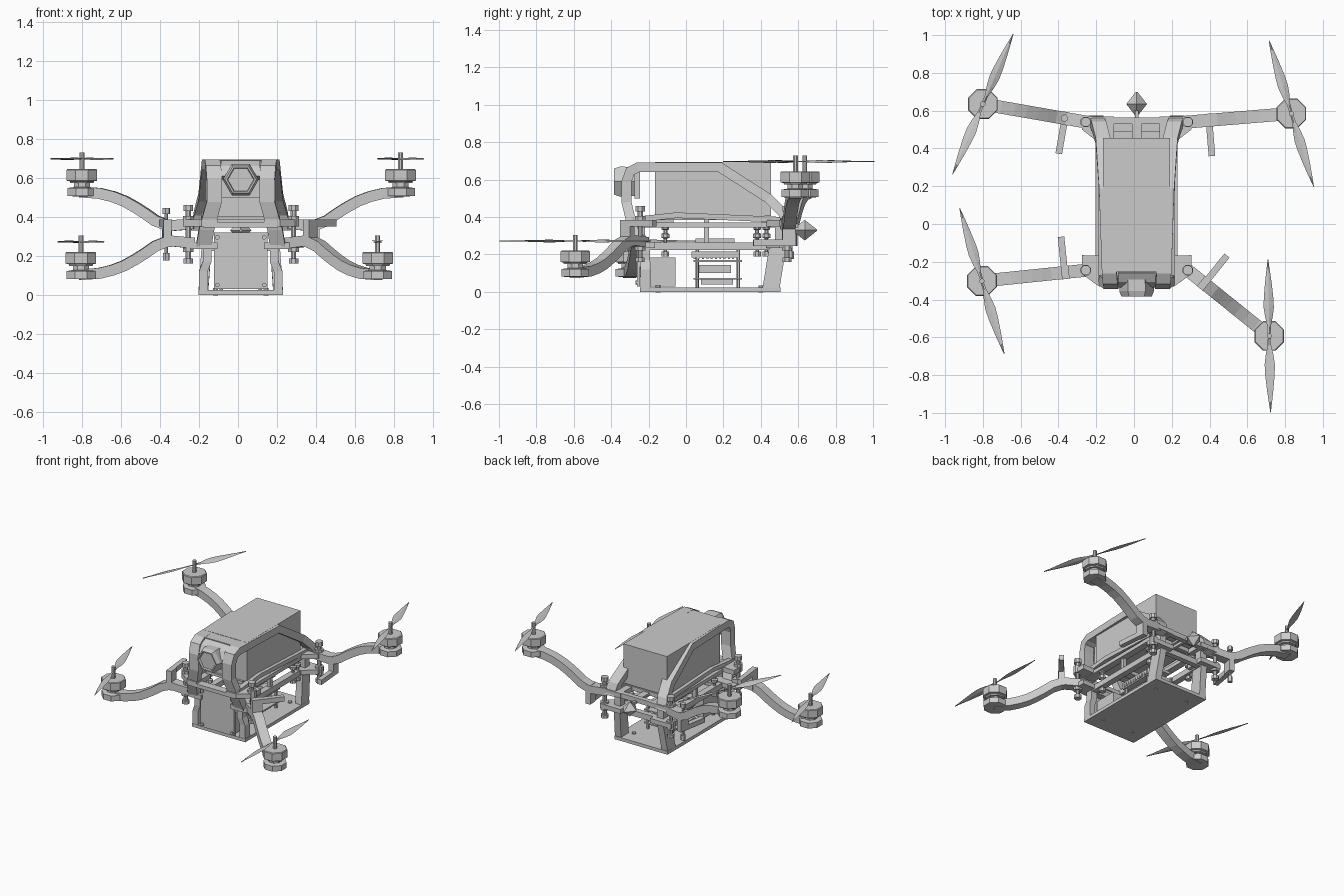
import bpy, bmesh, math
from mathutils import Vector, Matrix

if "Cube" in bpy.data.objects:
    bpy.data.objects.remove(bpy.data.objects["Cube"])

CX = 0.014                      # body centre line
MID = 0.315                     # height between upper and lower arm mounts
X, Y = Vector((1, 0, 0)), Vector((0, 1, 0))


def finish(name, bm, mat=None):
    bmesh.ops.recalc_face_normals(bm, faces=bm.faces)
    me = bpy.data.meshes.new(name)
    bm.to_mesh(me)
    bm.free()
    ob = bpy.data.objects.new(name, me)
    bpy.context.collection.objects.link(ob)
    if mat:
        ob.matrix_world = mat
    return ob


def loft(name, rings, mat=None):
    """Skin a list of closed point rings and cap both ends."""
    bm = bmesh.new()
    vs = [[bm.verts.new(p) for p in r] for r in rings]
    n = len(vs[0])
    for a, b in zip(vs, vs[1:]):
        for i in range(n):
            bm.faces.new((a[i], a[(i + 1) % n], b[(i + 1) % n], b[i]))
    bm.faces.new(vs[0])
    bm.faces.new(vs[-1])
    return finish(name, bm, mat)


def prism(name, pts, z0, z1, mat=None):
    return loft(name, [[(x, y, z) for x, y in pts] for z in (z0, z1)], mat)


def box(name, x0, x1, y0, y1, z0, z1, mat=None):
    return prism(name, [(x0, y0), (x1, y0), (x1, y1), (x0, y1)], z0, z1, mat)


def lathe(name, prof, n, mat=None, turn=0.5):
    return loft(name, [[(r * math.cos(math.tau * (i + turn) / n),
                         r * math.sin(math.tau * (i + turn) / n), z)
                        for i in range(n)] for r, z in prof], mat)


def sweep(name, pts, side, w, h, mat=None):
    """Rectangular bar along a path, mitred at the bends."""
    pts = [Vector(p) for p in pts]
    rings = []
    for i, p in enumerate(pts):
        a = (p - pts[max(i - 1, 0)]).normalized()
        b = (pts[min(i + 1, len(pts) - 1)] - p).normalized()
        t = (a + b).normalized()
        nrm = t.cross(side).normalized()
        k = 1 / max(0.6, t.dot(b if b.length else a))
        rings.append([p + side * (w / 2 * u) + nrm * (h / 2 * v * k)
                      for u, v in ((-1, -1), (1, -1), (1, 1), (-1, 1))])
    return loft(name, rings, mat)


def at(x, y, z):
    return Matrix.Translation((x, y, z))


# Four rotor units: label, hinge, motor, propeller angle, up or down arm
ROTORS = [("rear_left", (-0.255, 0.54), (-0.80, 0.635), 66.6, 1),
          ("rear_right", (0.285, 0.54), (0.833, 0.585), 107, 1),
          ("front_left", (-0.255, -0.245), (-0.805, -0.302), 107, -1),
          ("front_right", (0.285, -0.245), (0.716, -0.592), 91, -1)]
ARM = [(-.03, .05), (.10, .038), (.17, .065), (.22, .10), (.27, .132),
       (.33, .165), (.39, .188), (.46, .205), (.56, .212)]
MOTOR = [(.05, .08), (.08, .082), (.08, .122), (.045, .127), (.045, .148), (.065, .148),
         (.068, .157), (.085, .16), (.085, .215), (.08, .22), (.014, .22), (.014, .305)]
BLADE = [(.0, .016, 20), (.05, .02, 20), (.10, .042, 18), (.15, .056, 15), (.20, .052, 12),
         (.28, .036, 10), (.35, .018, 8), (.405, .003, 6)]

for label, hinge, motor, ang, up in ROTORS:
    d = Vector(motor) - Vector(hinge)
    frame = at(*hinge, MID) @ Matrix.Rotation(math.atan2(d.y, d.x), 4, 'Z')
    q = 1 if (d.x > 0) == (d.y < 0) else -1
    sweep(label + "_arm", [(u, 0, up * z) for u, z in ARM], Y, 0.068, 0.055, frame)
    # landing stub: post through the arm and a perpendicular bar
    box(label + "_stub_post", .09, .13, -.035, .035, -.07, .07, frame)
    box(label + "_stub_bar", .095, .13, min(-q * .03, q * .19), max(-q * .03, q * .19),
        -up * .052 - .018, -up * .052 + .018, frame)
    if label == "rear_left":
        lathe(label + "_stub_bolt", [(.018, -.14), (.018, -.10), (.009, -.10), (.009, .10),
                                     (.02, .10), (.02, .13)], 6, frame @ at(.115, 0, 0))
    # hinge bolt with nuts
    lathe(label + "_hinge_bolt", [(.026, -.155), (.026, -.13), (.014, -.13), (.014, -.095),
                                  (.03, -.095), (.03, -.035), (.014, -.035), (.014, .035),
                                  (.03, .035), (.03, .09), (.016, .09), (.016, .115),
                                  (.027, .115), (.027, .145)], 8, at(*hinge, MID))
    base = at(*motor, 0.425 if up > 0 else 0)
    lathe(label + "_motor", MOTOR, 8, base)
    prop = base @ at(0, 0, .272) @ Matrix.Rotation(math.radians(ang), 4, 'Z')
    for k in (0, 1):
        rings = []
        for r, w, tw in BLADE:
            c, s = math.cos(math.radians(tw)), math.sin(math.radians(tw))
            rings.append([(r, v * w / 2 * c - t * s, v * w / 2 * s + t * c)
                          for v, t in ((-1, 0), (0, -.003), (1, 0), (0, .004))])
        loft(f"{label}_propeller_blade_{k + 1}", rings, prop @ Matrix.Rotation(math.pi * k, 4, 'Z'))

body = at(CX, 0, 0)
# Base plate and front panel with screws
box("base_plate", -.217, .217, -.245, .505, 0, .024, body)
box("front_panel", -.138, .138, -.262, -.245, .03, .32, body)
for i, (x, z) in enumerate([(-.12, .05), (.12, .05), (-.12, .295), (.12, .295)]):
    lathe(f"panel_screw_{i + 1}", [(.012, 0), (.012, .01)], 8,
          body @ at(x, -.26, z) @ Matrix.Rotation(math.pi / 2, 4, 'X'))
for i, (x, y) in enumerate([(-.13, -.15), (.13, -.15), (-.13, .4), (.13, .4)]):
    lathe(f"base_screw_{i + 1}", [(.014, -.003), (.014, .035)], 8, body @ at(x, y, 0))

for s, side in ((-1, "left"), (1, "right")):

    def pts(*p):
        return [(CX + s * x, y, z) for x, y, z in p]

    def side_prism(name, poly, z0, z1):
        prism(f"{side}_{name}", [(CX + s * x, y) for x, y in poly], z0, z1)

    def side_box(name, x0, x1, *r):
        a, b = sorted((CX + s * x0, CX + s * x1))
        box(f"{side}_{name}", a, b, *r)

    # lower frame posts
    sweep(side + "_front_post", pts((.192, -.215, .01), (.192, -.215, .12), (.172, -.22, .17),
                                    (.172, -.22, .26)), X, .045, .055)
    sweep(side + "_rear_post", pts((.192, .453, .01), (.175, .492, .25)), X, .05, .09)
    side_box("rear_riser", .15, .20, .475, .53, .25, .36)
    # deck rails
    side_box("middle_rail", .145, .19, -.23, .53, .225, .265)
    side_box("upper_rail", .15, .20, -.30, .55, .345, .372)
    sweep(side + "_canopy_sill", pts((.185, -.29, .385), (.185, -.05, .41), (.185, .52, .385)),
          X, .035, .03)
    # hinge wings, upper and lower
    for lvl, z0, z1, yf in (("upper", .35, .385, -.33), ("lower", .235, .268, -.28)):
        side_prism(lvl + "_front_wing", [(.12, -.17), (.29, -.165), (.29, -.265), (.2, yf),
                                         (.12, yf)], z0, z1)
        side_prism(lvl + "_rear_wing", [(.12, .43), (.2, .43), (.29, .50), (.29, .57),
                                        (.12, .57)], z0, z1)
    # canopy cage bar running from the front corner over the roof to the rear hinge
    sweep(side + "_canopy_bar", pts((.19, -.25, .25), (.175, -.285, .34), (.135, -.318, .48),
                                    (.135, -.318, .59), (.14, -.298, .645), (.145, -.255, .667),
                                    (.16, .18, .667), (.178, .44, .50), (.20, .52, .42),
                                    (.215, .55, .34)), X, .078, .052)
    # standoffs between the decks
    side_box("centre_column", .155, .18, .097, .123, .26, .40)
    for i, (x, y) in enumerate([(.17, -.11), (.17, .38), (.17, .43)]):
        lathe(f"{side}_standoff_{i}", [(.022, .19), (.022, .215), (.01, .215), (.01, .285),
              (.024, .29), (.024, .31), (.012, .315), (.012, .33), (.022, .335), (.022, .37)],
              8, at(CX + s * x, y, 0))
    # electronics stack supports
    for i, y in enumerate((.06, .28)):
        lathe(f"{side}_stack_post_{i + 1}", [(.01, .02), (.01, .225)], 6, at(CX + s * .10, y, 0))

# Cross members
for n, y0, y1, z0, z1 in (("front_upper", -.33, -.27, .345, .372), ("rear_upper", .53, .565, .35, .385),
                          ("front_lower", -.24, -.19, .225, .265), ("rear_lower", .49, .53, .225, .265),
                          ("centre_lower", .08, .14, .235, .26), ("rear_sill", .41, .44, .36, .39)):
    box(n + "_crossbar", -.19, .19, y0, y1, z0, z1, body)
box("upper_deck", -.15, .15, -.18, .42, .385, .405, body)

# Battery block inside the cage, roof panel ahead of it
box("battery", -.177, .177, -.165, .455, .405, .694, body)
box("roof_front_panel", -.15, .15, -.255, -.16, .662, .692, body)
sweep("canopy_nose", [(CX, -.25, .672), (CX, -.295, .648), (CX, -.32, .60)], X, .20, .035)

# Hexagonal camera with recessed lens
lathe("camera", [(.06, -.02), (.09, .0), (.092, .085), (.08, .115), (.07, .115), (.066, .10)], 6,
      body @ at(0, -.27, .59) @ Matrix.Rotation(math.pi / 2, 4, 'X'), turn=0)
box("camera_mount", -.10, .10, -.275, -.245, .50, .665, body)

# Electronics: controller box and board stack
box("controller_box", -.12, .12, -.225, -.055, .03, .185, body)
for i, (hx, y0, y1, z0, z1) in enumerate([(.12, .04, .30, .065, .075), (.09, .08, .25, .04, .065),
                                          (.09, .06, .24, .10, .145), (.12, .04, .30, .16, .17),
                                          (.11, .03, .28, .185, .215), (.11, .05, .26, .265, .285)]):
    box(f"circuit_board_{i + 1}", -hx, hx, y0, y1, z0, z1, body)
for i in range(10):
    box(f"heat_fin_{i + 1}", -.115, .115, .04 + i * .023, .05 + i * .023, .175, .2, body)

# Rear antenna: stick and faceted tip
box("antenna_stick", -.010, .010, .42, .60, .345, .365, body)
box("antenna_bracket", -.025, .025, .43, .53, .365, .38, body)
lathe("antenna_tip", [(.008, 0), (.055, .06), (.004, .125)], 4,
      body @ at(0, .575, .33) @ Matrix.Rotation(-math.pi / 2, 4, 'X'), turn=0)
